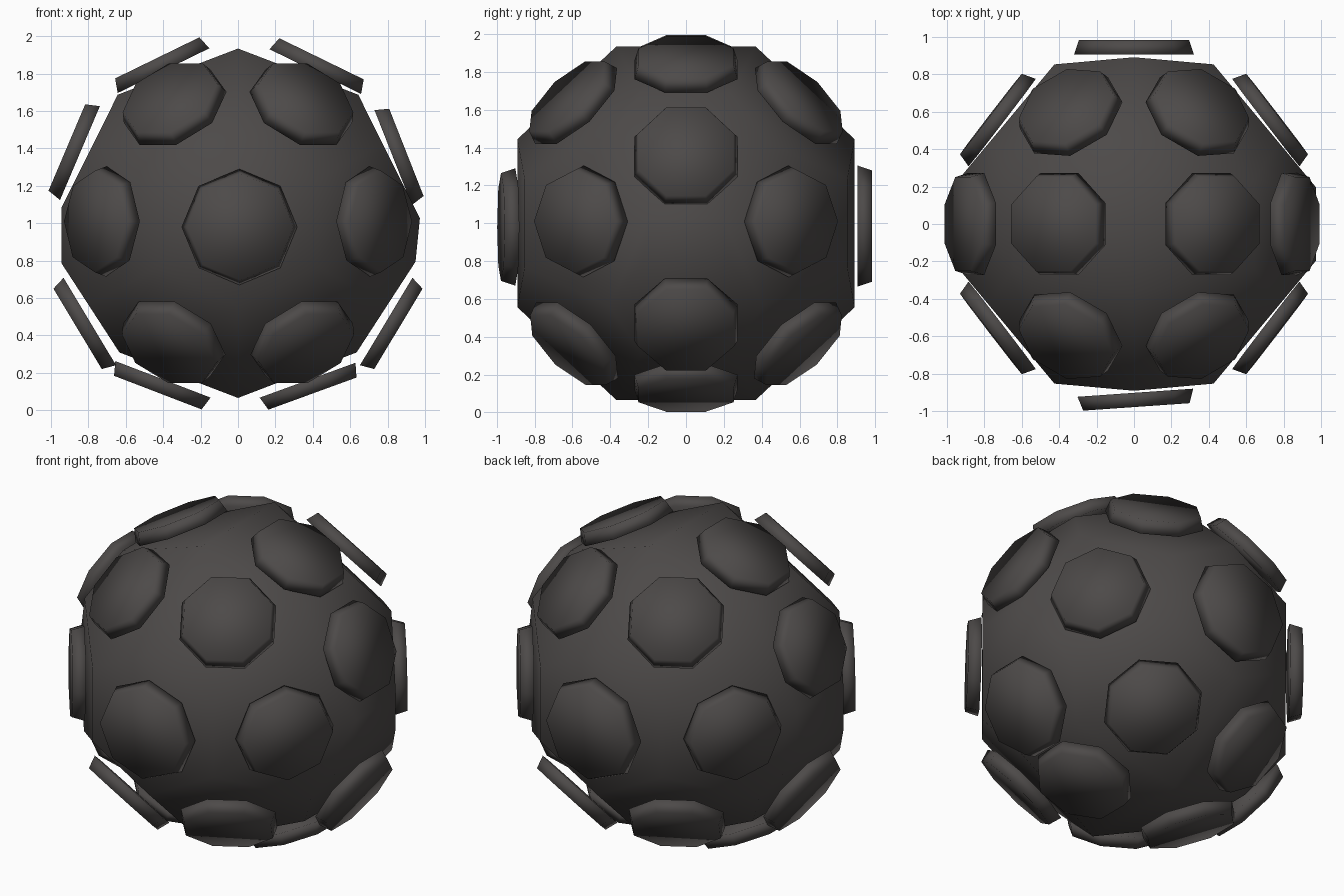
import bpy, bmesh, math
from mathutils import Vector

if "Cube" in bpy.data.objects:
    bpy.data.objects.remove(bpy.data.objects["Cube"])

mat = bpy.data.materials.new("charcoal grey")
mat.diffuse_color = (0.074, 0.068, 0.066, 1)
mat.use_nodes = True
mat.node_tree.nodes["Principled BSDF"].inputs["Base Color"].default_value = mat.diffuse_color
MID = Vector((0, 0, 1))


def finish(name, bm):
    bmesh.ops.recalc_face_normals(bm, faces=bm.faces)
    for f in bm.faces:
        f.smooth = True
    me = bpy.data.meshes.new(name)
    bm.to_mesh(me)
    bm.free()
    me.materials.append(mat)
    ob = bpy.data.objects.new(name, me)
    bpy.context.collection.objects.link(ob)
    return ob


def polar(deg):
    a = math.radians(deg)
    return Vector((math.cos(a), 0, math.sin(a)))


# Core: a block cut by planes behind every plate
cuts = [(Vector((-1, 0, 0)), 0.945), (Vector((1, 0, -0.1)), 0.965)]
for sx in (-1, 1):
    for sz, ang, dist in ((1, 26.5, 0.882), (1, 69, 0.872), (-1, 33, 0.908), (-1, 69, 0.872)):
        d = polar(ang)
        cuts.append((Vector((sx * d.x, 0, sz * d.z)), dist))
    for sy in (-1, 1):
        cuts.append((Vector((sx * 0.09, sy, 0)), 0.888))
        cuts.append((Vector((sx * 0.72, sy * 0.60, 0)), 0.873))
        for sz in (-1, 1):
            cuts.append((Vector((sx * 0.37, sy * 0.60, sz * 0.64)), 0.86))
bm = bmesh.new()
bmesh.ops.create_cube(bm, size=4)
for n, d in cuts:
    n = n.normalized()
    bmesh.ops.bisect_plane(bm, geom=bm.verts[:] + bm.edges[:] + bm.faces[:],
                           plane_co=n * d, plane_no=n, clear_outer=True)
    rim = [e for e in bm.edges if e.is_boundary]
    if rim:
        bmesh.ops.holes_fill(bm, edges=rim, sides=0)
bmesh.ops.remove_doubles(bm, verts=bm.verts, dist=0.01)
bmesh.ops.triangulate(bm, faces=bm.faces)
bmesh.ops.translate(bm, verts=bm.verts, vec=MID)
finish("core", bm)


# Plates: tapered octagonal slabs floating just off the core
def plate(name, centre, normal, radius=0.295, corner_up=False, thick=0.076):
    n = normal.normalized()
    up = (Vector((0, 0, 1)) - n * n.z).normalized()
    side = up.cross(n)
    bm = bmesh.new()
    rings = []
    for h, r in ((-thick / 2, radius), (thick / 2, radius * 0.92)):
        ring = []
        for i in range(8):
            a = math.radians(45 * i + (0 if corner_up else 22.5))
            ring.append(bm.verts.new(centre + n * h + side * r * math.cos(a) + up * r * math.sin(a)))
        rings.append(ring)
    lo, hi = rings
    bm.faces.new(lo[::-1])
    bm.faces.new(hi)
    for i in range(8):
        j = (i + 1) % 8
        bm.faces.new((lo[i], lo[j], hi[j], hi[i]))
    finish(name, bm)


# Front and back plates
plate("front_plate", Vector((0.01, -0.94, 0.98)), Vector((0.07, -1, 0)), 0.31, True)
plate("back_plate", Vector((0, 0.945, 0.985)), Vector((0, 1, 0)), 0.32, True)

# Belt of eight plates around the y axis: x, z, facing angle
belt = [(0.43, 1.845, 64), (0.865, 1.365, 21.5), (0.825, 0.455, -31), (0.385, 0.125, -70),
        (-0.415, 0.13, -111), (-0.825, 0.455, -149), (-0.88, 1.39, 157), (-0.415, 1.85, 116)]
for i, (x, z, ang) in enumerate(belt):
    plate(f"belt_plate_{i + 1}", Vector((x, 0, z)), polar(ang))

# Six plates around the front and six around the back
for sy, label in ((-1, "front"), (1, "back")):
    for sx, hand in ((-1, "left"), (1, "right")):
        for z, x, y, level, corner in ((0.645, 0.35, 0.605, "upper", False),
                                       (0.01, 0.735, 0.565, "middle", True),
                                       (-0.645, 0.355, 0.60, "lower", False)):
            d = Vector((sx * x, sy * y, z))
            plate(f"{label}_{hand}_{level}_plate", MID + d, d, 0.295, corner)
